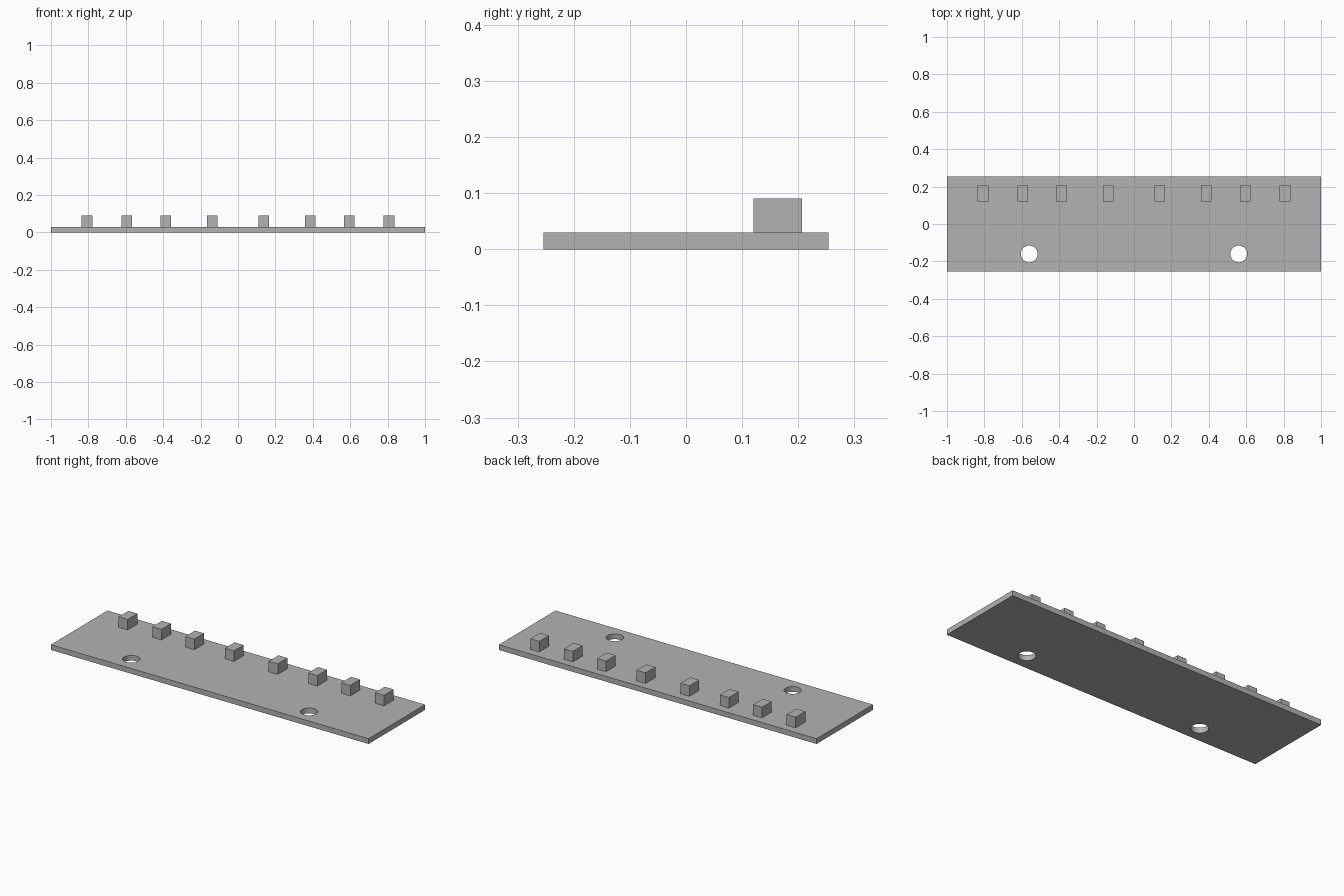
import bpy
import math

cube = bpy.data.objects.get("Cube")
if cube:
    bpy.data.objects.remove(cube, do_unlink=True)

grey = bpy.data.materials.new("plain_grey")
grey.use_nodes = True
colour = (0.45, 0.45, 0.45, 1.0)
grey.diffuse_color = colour
grey.node_tree.nodes["Principled BSDF"].inputs["Base Color"].default_value = colour

THICK = 0.03


def box(name, centre, size):
    bpy.ops.mesh.primitive_cube_add(size=1, location=centre)
    obj = bpy.context.object
    obj.name = name
    obj.scale = size
    bpy.ops.object.transform_apply(location=False, rotation=False, scale=True)
    obj.data.materials.append(grey)
    return obj


# Flat base plate
plate = box("base_plate", (0, 0, THICK / 2), (2.0, 0.508, THICK))

# Two round mounting holes through the plate
for x in (-0.56, 0.56):
    bpy.ops.mesh.primitive_cylinder_add(vertices=48, radius=0.045, depth=0.2,
                                        location=(x, -0.16, THICK / 2))
    cutter = bpy.context.object
    cutter.name = "hole_cutter"
    cutter.hide_render = True
    cutter.data.materials.append(grey)
    bpy.context.view_layer.objects.active = plate
    cut = plate.modifiers.new("hole", "BOOLEAN")
    cut.operation = "DIFFERENCE"
    cut.solver = "EXACT"
    cut.object = cutter
    bpy.ops.object.modifier_apply(modifier=cut.name)
    bpy.data.objects.remove(cutter, do_unlink=True)

# Smooth hole walls with sharp rims
bpy.ops.object.select_all(action="DESELECT")
plate.select_set(True)
bpy.context.view_layer.objects.active = plate
bpy.ops.object.shade_smooth_by_angle(angle=math.radians(30))

# Row of small blocks along the back edge, mirrored left and right
for i, x in enumerate((0.138, 0.387, 0.595, 0.807), 1):
    for side, sign in (("left", 1), ("right", -1)):
        box(f"block_{side}_{i}", (sign * x, 0.1635, THICK + 0.03), (0.057, 0.087, 0.06))
